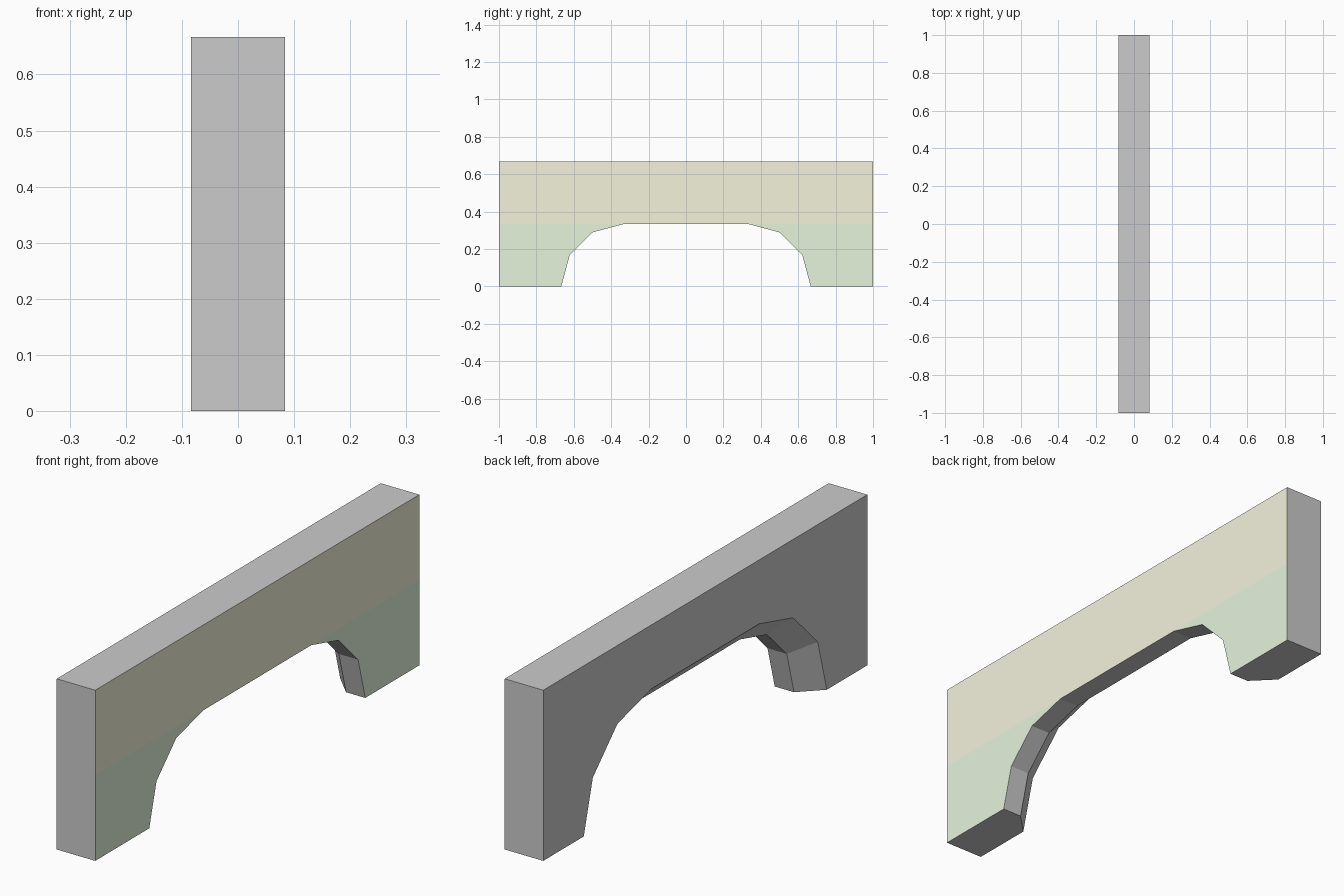
import bpy, bmesh
from math import sin, cos, radians

if "Cube" in bpy.data.objects:
    bpy.data.objects.remove(bpy.data.objects["Cube"])

HALF_T = 1 / 12      # half wall thickness
TOP = 2 / 3          # wall height
SPLIT = 1 / 3        # colour boundary and crown of the plain arch


def material(name, rgb):
    mat = bpy.data.materials.new(name)
    mat.diffuse_color = (*rgb, 1)
    mat.use_nodes = True
    mat.node_tree.nodes["Principled BSDF"].inputs["Base Color"].default_value = mat.diffuse_color
    return mat


# Side outline (y, z): left foot, rounded arch, right foot, wall top
def outline(radius):
    right = [(1 / 3 + radius * cos(radians(a)), radius * sin(radians(a)))
             for a in (90, 60, 30, 0)]
    left = [(-y, z) for y, z in reversed(right)]
    return ([(-1, 0)] + left + right +
            [(1, 0), (1, SPLIT), (1, TOP), (-1, TOP), (-1, SPLIT)])


bm = bmesh.new()

# Three sections: straight arch on the +x half, flaring to a wider one at -x
rings = [[bm.verts.new((x, y, z)) for y, z in outline(r)]
         for x, r in ((HALF_T, 1 / 3), (0, 1 / 3), (-HALF_T, 5 / 12))]
n = len(rings[0])
for a, b in zip(rings, rings[1:]):
    for i in range(n):
        j = (i + 1) % n
        bm.faces.new((a[i], a[j], b[j], b[i]))

# Plain back face, and coloured front face split into band and two legs
bm.faces.new(rings[-1])
for ids, slot in (((13, 4, 5, 10, 11, 12), 1),
                  ((0, 1, 2, 3, 4, 13), 2),
                  ((5, 6, 7, 8, 9, 10), 2)):
    bm.faces.new([rings[0][i] for i in ids]).material_index = slot

# Merge coplanar strips
bmesh.ops.recalc_face_normals(bm, faces=bm.faces)
bmesh.ops.dissolve_limit(bm, angle_limit=0.01, verts=bm.verts,
                         edges=bm.edges, delimit={'MATERIAL'})

mesh = bpy.data.meshes.new("arched_wall")
bm.to_mesh(mesh)
bm.free()
for name, rgb in (("plain_grey", (0.8, 0.8, 0.8)),
                  ("upper_yellow", (0.91, 0.90, 0.72)),
                  ("lower_green", (0.79, 0.91, 0.72))):
    mesh.materials.append(material(name, rgb))
wall = bpy.data.objects.new("arched_wall", mesh)
bpy.context.collection.objects.link(wall)
